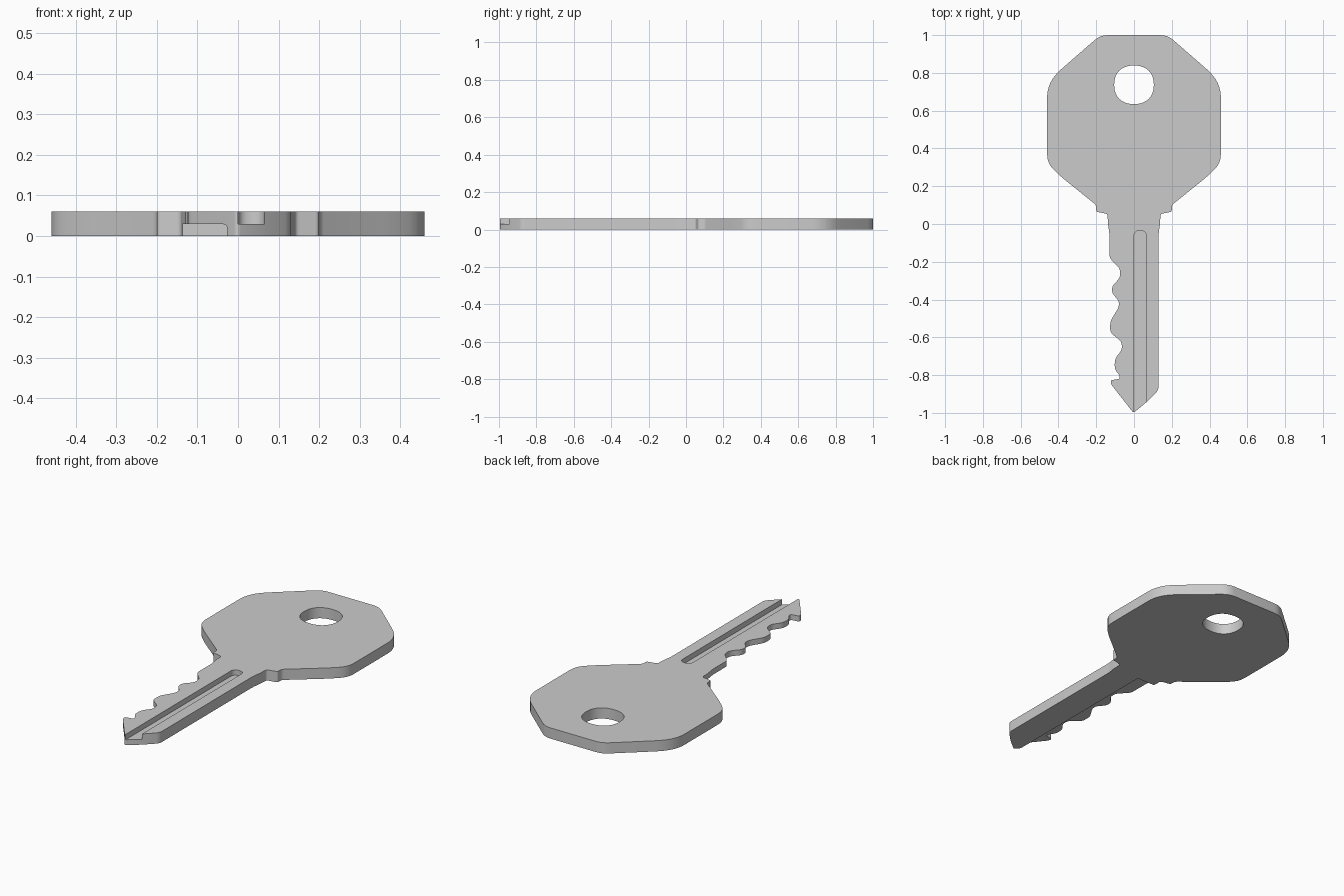
import bpy, bmesh
from math import cos, sin, pi, copysign
from mathutils import Vector

if "Cube" in bpy.data.objects:
    bpy.data.objects.remove(bpy.data.objects["Cube"])

T = 0.06  # key thickness


def rounded(points, steps=4):
    """Replace each (x, y, r) corner by a short curve starting r from the corner."""
    out, n = [], len(points)
    for i, (x, y, r) in enumerate(points):
        p = Vector((x, y))
        if r == 0:
            out.append(p)
            continue
        a, b = Vector(points[i - 1][:2]) - p, Vector(points[(i + 1) % n][:2]) - p
        a = p + a.normalized() * min(r, a.length * 0.48)
        b = p + b.normalized() * min(r, b.length * 0.48)
        for k in range(steps + 1):
            t = k / steps
            out.append(a * (1 - t) ** 2 + p * 2 * t * (1 - t) + b * t * t)
    return out


def prism(name, base, direction):
    """Extrude a closed 3D polygon along a direction."""
    bm = bmesh.new()
    face = bm.faces.new([bm.verts.new(p) for p in base])
    ext = bmesh.ops.extrude_face_region(bm, geom=[face])["geom"]
    bmesh.ops.translate(bm, vec=direction,
                        verts=[g for g in ext if isinstance(g, bmesh.types.BMVert)])
    bmesh.ops.recalc_face_normals(bm, faces=bm.faces)
    mesh = bpy.data.meshes.new(name)
    bm.to_mesh(mesh)
    bm.free()
    obj = bpy.data.objects.new(name, mesh)
    bpy.context.collection.objects.link(obj)
    return obj


def cut(target, cutter):
    cutter.hide_render = True
    mod = target.modifiers.new(cutter.name, "BOOLEAN")
    mod.operation, mod.solver, mod.object = "DIFFERENCE", "EXACT", cutter
    bpy.context.view_layer.objects.active = target
    bpy.ops.object.modifier_apply(modifier=mod.name)
    bpy.data.objects.remove(cutter)


# Head and shoulder, right half from top to blade
head = [(0.178, 1.0, 0.04), (0.435, 0.78, 0.0), (0.46, 0.71, 0.04),
        (0.46, 0.32, 0.05), (0.38, 0.245, 0.03), (0.20, 0.10, 0.015),
        (0.20, 0.065, 0.01), (0.14, 0.053, 0.012), (0.138, 0.0, 0.02),
        (0.13, -0.05, 0.02)]
head[1] = (0.425, 0.785, 0.06)

# Blade tip, then teeth going up the left side
blade = [(0.13, -0.88, 0.02), (0.065, -0.945, 0.03), (-0.003, -1.0, 0.012),
         (-0.122, -0.848, 0.015), (-0.122, -0.827, 0.008), (-0.077, -0.82, 0.008),
         (-0.077, -0.80, 0.01), (-0.102, -0.77, 0.02), (-0.102, -0.715, 0.025),
         (-0.063, -0.665, 0.02), (-0.066, -0.622, 0.02), (-0.126, -0.575, 0.02),
         (-0.126, -0.515, 0.02), (-0.08, -0.44, 0.02), (-0.08, -0.405, 0.02),
         (-0.116, -0.368, 0.02), (-0.116, -0.328, 0.02), (-0.073, -0.285, 0.025),
         (-0.073, -0.238, 0.02), (-0.13, -0.18, 0.02)]
outline = head + blade + [(-x, y, r) for x, y, r in reversed(head)]
key = prism("key", [(p.x, p.y, 0) for p in rounded(outline)], (0, 0, T))

# Slightly squared ring hole
N = 40
hole = []
for i in range(N):
    c, s = cos(2 * pi * i / N), sin(2 * pi * i / N)
    hole.append((0.105 * copysign(abs(c) ** 0.88, c),
                 0.737 + 0.102 * copysign(abs(s) ** 0.88, s), -0.1))
cut(key, prism("ring_hole_cutter", hole, (0, 0, 0.3)))

# Groove on the upper face with a round end
groove = rounded([(0, -1.1, 0), (0.065, -1.1, 0), (0.065, -0.035, 0.032), (0, -0.035, 0.032)], 6)
cut(key, prism("groove_cutter", [(p.x, p.y, 0.03) for p in groove], (0, 0, 0.1)))

# Step under the toothed side with a filleted inner corner
step = rounded([(-0.2, -0.05, 0), (-0.027, -0.05, 0), (-0.027, 0.029, 0.01), (-0.2, 0.029, 0)])
cut(key, prism("step_cutter", [(p.x, -1.1, p.y) for p in step], (0, 1.1, 0)))

bpy.ops.object.select_all(action="DESELECT")
key.select_set(True)
bpy.context.view_layer.objects.active = key
bpy.ops.object.shade_smooth_by_angle(angle=0.5)
